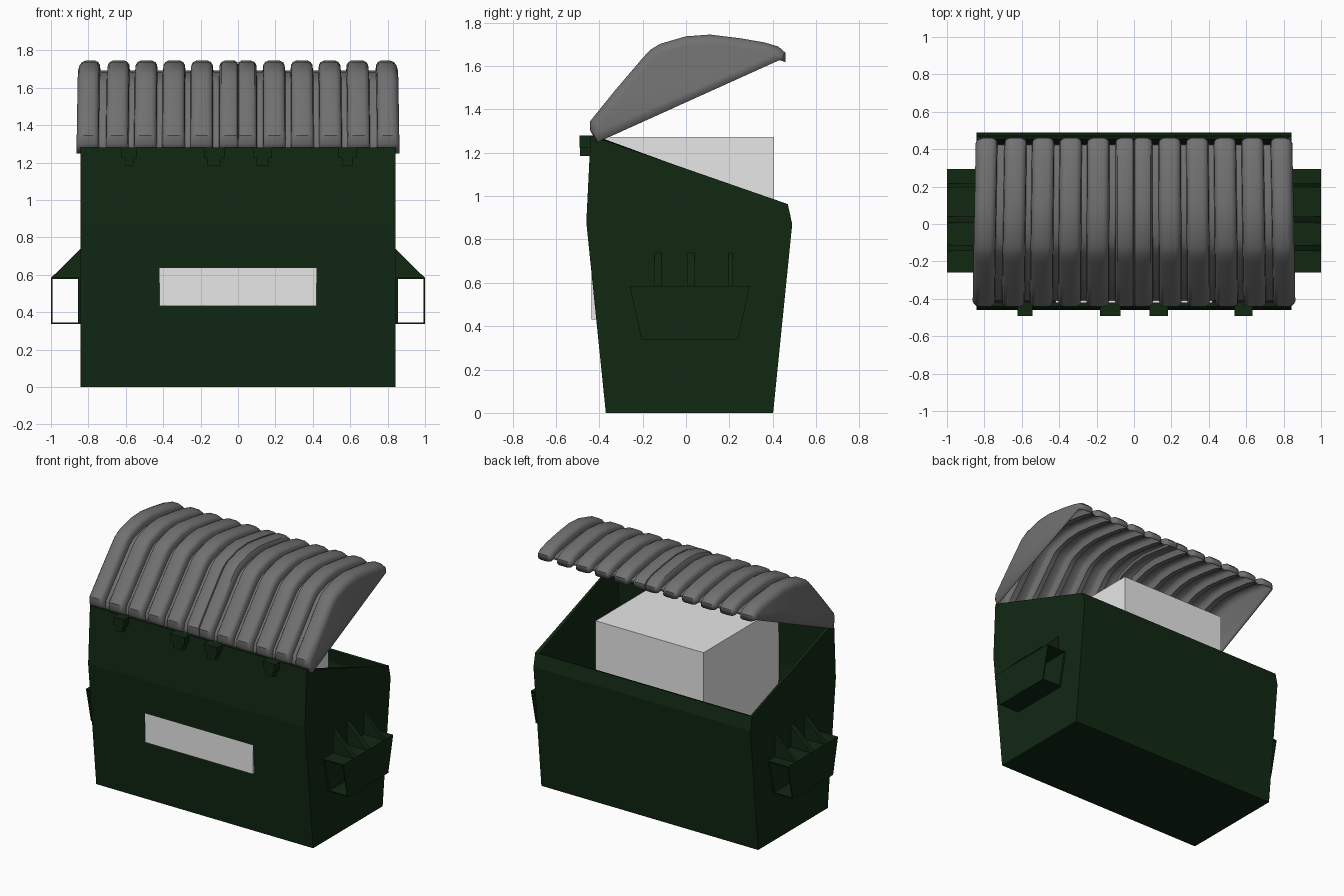
import bpy, bmesh

if "Cube" in bpy.data.objects:
    bpy.data.objects.remove(bpy.data.objects["Cube"])

def material(name, rgb):
    m = bpy.data.materials.new(name)
    m.diffuse_color = (*rgb, 1)
    m.use_nodes = True
    m.node_tree.nodes["Principled BSDF"].inputs["Base Color"].default_value = m.diffuse_color
    return m

GREEN = material("dark green paint", (0.0055, 0.021, 0.006))
GREY = material("grey plastic", (0.165, 0.165, 0.165))
LIGHT = material("light grey", (0.8, 0.8, 0.8))

def make(name, verts, faces, mat, drop_face=None):
    bm = bmesh.new()
    vs = [bm.verts.new(v) for v in verts]
    fs = [bm.faces.new([vs[i] for i in f]) for f in faces]
    bmesh.ops.recalc_face_normals(bm, faces=bm.faces)
    if drop_face is not None:
        bmesh.ops.delete(bm, geom=[fs[drop_face]], context='FACES_ONLY')
    me = bpy.data.meshes.new(name)
    bm.to_mesh(me)
    bm.free()
    me.materials.append(mat)
    ob = bpy.data.objects.new(name, me)
    bpy.context.collection.objects.link(ob)
    return ob

def prism(name, lo, hi, mat, drop_face=None):
    """Join two matching outlines into a closed solid."""
    n = len(lo)
    faces = [(i, (i + 1) % n, n + (i + 1) % n, n + i) for i in range(n)]
    faces += [tuple(range(n)), tuple(range(n, 2 * n))]
    return make(name, lo + hi, faces, mat, drop_face)

def box(name, x0, x1, y0, y1, z0, z1, mat):
    ring = [(x0, y0), (x1, y0), (x1, y1), (x0, y1)]
    return prism(name, [(x, y, z0) for x, y in ring], [(x, y, z1) for x, y in ring], mat)

def solidify(ob, t, offset):
    m = ob.modifiers.new("thickness", 'SOLIDIFY')
    m.thickness, m.offset, m.use_even_offset = t, offset, True

# Bin body: side outline extruded across, open sloping top
side = [(-0.37, 0), (0.402, 0), (0.49, 0.87), (0.47, 0.963), (-0.44, 1.28), (-0.46, 0.88)]
body = prism("bin_body", [(-0.843, y, z) for y, z in side],
             [(0.843, y, z) for y, z in side], GREEN, drop_face=3)
solidify(body, 0.018, -1)

# Block inside, its lower edge showing through the front wall
box("inner_block", -0.42, 0.42, -0.435, 0.405, 0.432, 1.274, LIGHT)

# Hinges along the front top edge
for i, (x0, x1) in enumerate([(-0.605, -0.56), (-0.165, -0.09), (0.10, 0.165), (0.555, 0.615)]):
    box(f"hinge_lower_{i}", x0, x1, -0.488, -0.43, 1.185, 1.24, GREEN)
    box(f"hinge_upper_{i}", x0 - 0.018, x1 + 0.018, -0.492, -0.435, 1.225, 1.28, GREEN)

# Lifting pockets and their gussets on both ends
T = 0.008
for s, label in ((-1, "left"), (1, "right")):
    def y_range(z):
        k = (z - 0.338) / (0.585 - 0.338)
        return -0.205 - 0.055 * k, 0.24 + 0.055 * k

    def plate(name, x0, x1, z0, z1):
        rings = []
        for z in (z0, z1):
            a, b = y_range(z)
            rings.append([(s * x0, a, z), (s * x1, a, z), (s * x1, b, z), (s * x0, b, z)])
        prism(f"{label}_pocket_{name}", rings[0], rings[1], GREEN)

    plate("outer", 1 - T, 1.0, 0.338, 0.585)
    plate("inner", 0.84, 0.84 + 2 * T, 0.338, 0.585)
    plate("floor", 0.84, 1.0, 0.338, 0.338 + T)
    plate("roof", 0.84, 1.0, 0.585 - T, 0.585)
    for i, (a, b) in enumerate([(-0.145, -0.113), (0.005, 0.04), (0.195, 0.217)]):
        tri = [(0.84, 0.583), (1.0, 0.583), (0.84, 0.74)]
        prism(f"{label}_gusset_{i}", [(s * x, a, z) for x, z in tri],
              [(s * x, b, z) for x, z in tri], GREEN)

# Ribbed lid: blend between a rib profile and a groove profile along x
rib = [(-0.41, 1.248), (-0.44, 1.305), (-0.44, 1.345), (-0.325, 1.487), (-0.203, 1.63),
       (-0.165, 1.672), (-0.12, 1.70), (0, 1.735), (0.11, 1.743), (0.25, 1.726),
       (0.36, 1.707), (0.425, 1.688), (0.457, 1.66), (0.457, 1.62)]
groove = [(-0.405, 1.25), (-0.407, 1.29), (-0.40, 1.33), (-0.285, 1.46), (-0.17, 1.592),
          (-0.14, 1.625), (-0.105, 1.65), (0, 1.682), (0.11, 1.69), (0.25, 1.675),
          (0.36, 1.658), (0.405, 1.646), (0.42, 1.64), (0.425, 1.63)]

half = [(0, 0.55), (0.006, 0.85), (0.02, 1), (0.07, 1), (0.088, 0.85), (0.096, 0.6), (0.099, 0)]
for c in (0.194, 0.344, 0.494, 0.644):
    for dx, f in ((-0.059, 0), (-0.055, 0.6), (-0.047, 0.85), (-0.03, 1)):
        half.append((c + dx, f))
    for dx, f in ((0.03, 1), (0.047, 0.85), (0.055, 0.6), (0.059, 0)):
        half.append((c + dx, f))
half += [(0.744, 0), (0.748, 0.6), (0.756, 0.85), (0.773, 1),
         (0.82, 1), (0.84, 0.85), (0.852, 0.55), (0.858, 0.2)]
stations = [(-x, f) for x, f in reversed(half[1:])] + half

verts = []
for x, f in stations:
    for (ya, za), (yb, zb) in zip(groove, rib):
        y = ya + (yb - ya) * f
        taper = 1.003 - 0.02 * (y + 0.44) / 0.9
        verts.append((x * taper, y, za + (zb - za) * f))
n, m = len(rib), len(stations)
faces = [(i * n + j, i * n + j + 1, (i + 1) * n + j + 1, (i + 1) * n + j)
         for i in range(m - 1) for j in range(n - 1)]
faces += [tuple(range(n)), tuple(range((m - 1) * n, m * n))]   # flat lid ends
lid = make("ribbed_lid", verts, faces, GREY)
solidify(lid, 0.005, 0)
lid.modifiers["thickness"].use_even_offset = False

# Smooth the lid, keeping its edges crisp
bpy.context.view_layer.objects.active = lid
lid.select_set(True)
bpy.ops.object.shade_smooth_by_angle(angle=0.6)
